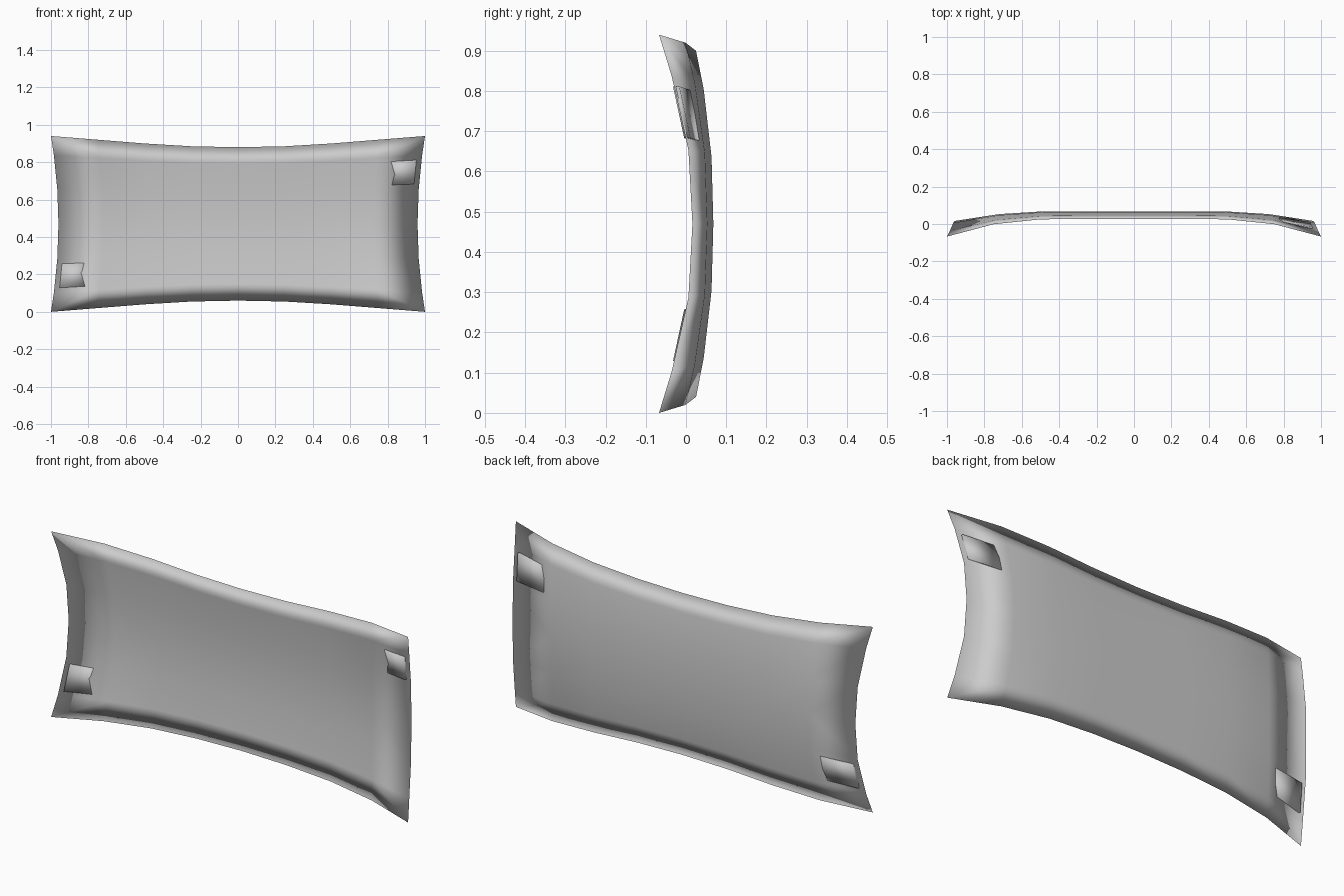
import bpy, bmesh

if "Cube" in bpy.data.objects:
    bpy.data.objects.remove(bpy.data.objects["Cube"])

MID = 0.47
U = [0, 0.25, 0.5, 0.75, 1.0]            # columns from centre to side
HALF = [0.41, 0.415, 0.43, 0.45, 0.47]   # half height per column
DEPTH = [0.064, 0.064, 0.064, 0.049, 0.016]  # y on the middle row
DROP = [0.037, 0.037, 0.039, 0.05, 0.083]    # forward bend at top and bottom
T = [0, 0.39, 0.78, 1.0]                 # rows from middle to rim
BEND = [0, 0.12, 0.62, 1.0]


def lerp(x, xs, ys):
    for a, b, c, d in zip(xs, xs[1:], ys, ys[1:]):
        if x <= b:
            return c + (d - c) * (x - a) / (b - a)
    return ys[-1]


def surf(u, t, off=0.0):
    """Point on the curved sheet, pushed along y by off."""
    a, b = abs(u), abs(t)
    y = lerp(a, U, DEPTH) - lerp(a, U, DROP) * lerp(b, T, BEND)
    return (u * (0.96 + 0.04 * b * b), y + off, MID + t * lerp(a, U, HALF))


def shell(name, us, ts, offset, closed_rim):
    """Front and back sheets joined at their rim into one closed mesh."""
    bm = bmesh.new()
    nu, nt = len(us), len(ts)
    front, back = {}, {}
    for i, u in enumerate(us):
        for j, t in enumerate(ts):
            rim = i in (0, nu - 1) or j in (0, nt - 1)
            o = offset(i)
            if rim and closed_rim:
                front[i, j] = back[i, j] = bm.verts.new(surf(u, t))
            else:
                front[i, j] = bm.verts.new(surf(u, t, -o))
                back[i, j] = bm.verts.new(surf(u, t, o))
    for side in (front, back):
        for i in range(nu - 1):
            for j in range(nt - 1):
                q = [side[i, j], side[i + 1, j], side[i + 1, j + 1], side[i, j + 1]]
                # corner quads split so front and back may share their rim
                if closed_rim:
                    d = (i < nu // 2) == (j < nt // 2)
                    tris = ((0, 1, 2), (0, 2, 3)) if d else ((0, 1, 3), (1, 2, 3))
                    for tri in tris:
                        bm.faces.new([q[k] for k in tri])
                else:
                    bm.faces.new(q)
    if not closed_rim:
        loop = ([(i, 0) for i in range(nu)] + [(nu - 1, j) for j in range(1, nt)]
                + [(i, nt - 1) for i in range(nu - 2, -1, -1)]
                + [(0, j) for j in range(nt - 2, 0, -1)])
        for a, b in zip(loop, loop[1:] + loop[:1]):
            bm.faces.new([front[a], front[b], back[b], back[a]])
    bmesh.ops.recalc_face_normals(bm, faces=bm.faces)
    for f in bm.faces:
        f.smooth = True
    me = bpy.data.meshes.new(name)
    bm.to_mesh(me)
    bm.free()
    ob = bpy.data.objects.new(name, me)
    bpy.context.collection.objects.link(ob)
    return ob


# curved panel
shell("curved_panel", [-u for u in U[:0:-1]] + U, [-t for t in T[:0:-1]] + T,
      lambda i: 0.004, True)

# wedge tabs at two opposite corners
for name, s in (("upper_right_tab", 1), ("lower_left_tab", -1)):
    shell(name, [s * 0.80, s * 0.972], [s * 0.455, s * 0.73],
          lambda i: (0.002, 0.008)[i], False)
